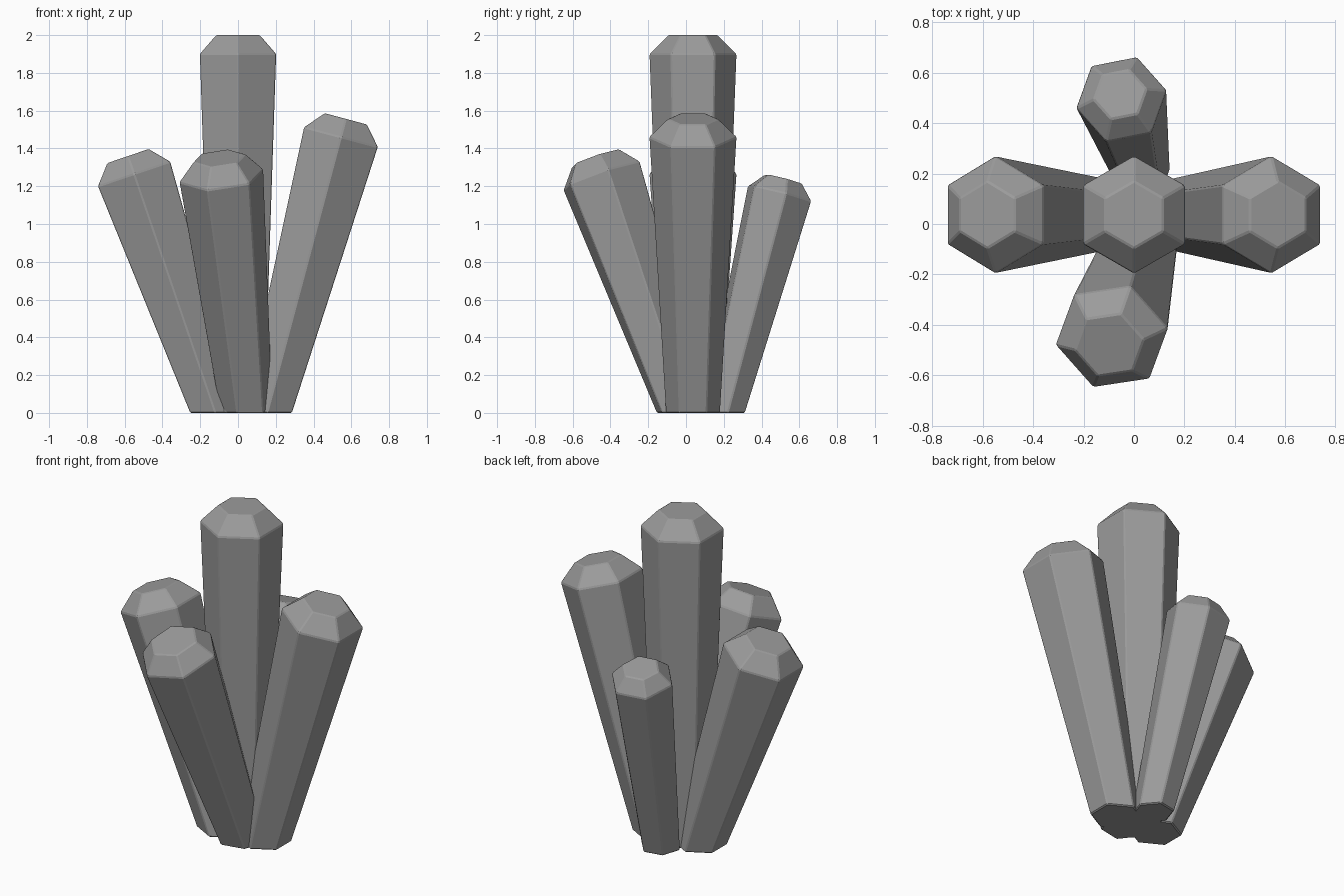
import bpy
import bmesh
from math import cos, sin, radians
from mathutils import Vector

if "Cube" in bpy.data.objects:
    bpy.data.objects.remove(bpy.data.objects["Cube"], do_unlink=True)

# One plain grey stone colour
GREY = (0.33, 0.33, 0.33, 1.0)
stone = bpy.data.materials.new("grey_stone")
stone.use_nodes = True
stone.diffuse_color = GREY
stone.node_tree.nodes["Principled BSDF"].inputs["Base Color"].default_value = GREY


def crystal(name, base, shoulder, base_r, shoulder_r, tip_r, tip_h, turn):
    """Six-sided shaft widening from the ground to a shoulder, with a blunt tip."""
    base, shoulder = Vector((*base, 0)), Vector(shoulder)
    axis = (shoulder - base).normalized()
    tilt = Vector((0, 0, 1)).rotation_difference(axis)

    def ring(centre, radius):
        angles = [radians(turn + 60 * i) for i in range(6)]
        return [centre + tilt @ Vector((radius * cos(a), radius * sin(a), 0)) for a in angles]

    # The foot is cut level with the ground
    foot = [p - axis * (p.z / axis.z) for p in ring(base, base_r)]
    levels = [foot, ring(shoulder, shoulder_r), ring(shoulder + axis * tip_h, tip_r)]

    bm = bmesh.new()
    rings = [[bm.verts.new(p) for p in level] for level in levels]
    bm.faces.new(rings[0][::-1])
    bm.faces.new(rings[-1])
    for low, high in zip(rings, rings[1:]):
        for i in range(6):
            j = (i + 1) % 6
            bm.faces.new((low[i], low[j], high[j], high[i]))
    mesh = bpy.data.meshes.new(name)
    bm.to_mesh(mesh)
    bm.free()
    mesh.materials.append(stone)

    obj = bpy.data.objects.new(name, mesh)
    bpy.context.collection.objects.link(obj)
    # Slightly worn edges
    bevel = obj.modifiers.new("worn_edges", "BEVEL")
    bevel.width = 0.006
    bevel.segments = 1
    bevel.limit_method = "ANGLE"
    bevel.angle_limit = radians(20)


# Upright centre crystal and the two leaning to the sides
crystal("centre_crystal", (0, 0.037), (0, 0.037, 1.9), 0.16, 0.233, 0.133, 0.1, 30)
crystal("right_crystal", (-0.12, 0.037), (-0.55, 0.037, 1.265), 0.145, 0.233, 0.133, 0.1, 30)
crystal("left_crystal", (0.155, 0.037), (0.545, 0.037, 1.46), 0.145, 0.233, 0.133, 0.1, 30)
# Smaller crystals leaning to the front and back
crystal("front_crystal", (0.045, -0.015), (-0.088, -0.447, 1.255), 0.14, 0.228, 0.14, 0.1, 10)
crystal("back_crystal", (0.03, 0.2), (-0.05, 0.495, 1.16), 0.115, 0.183, 0.107, 0.08, 11)
